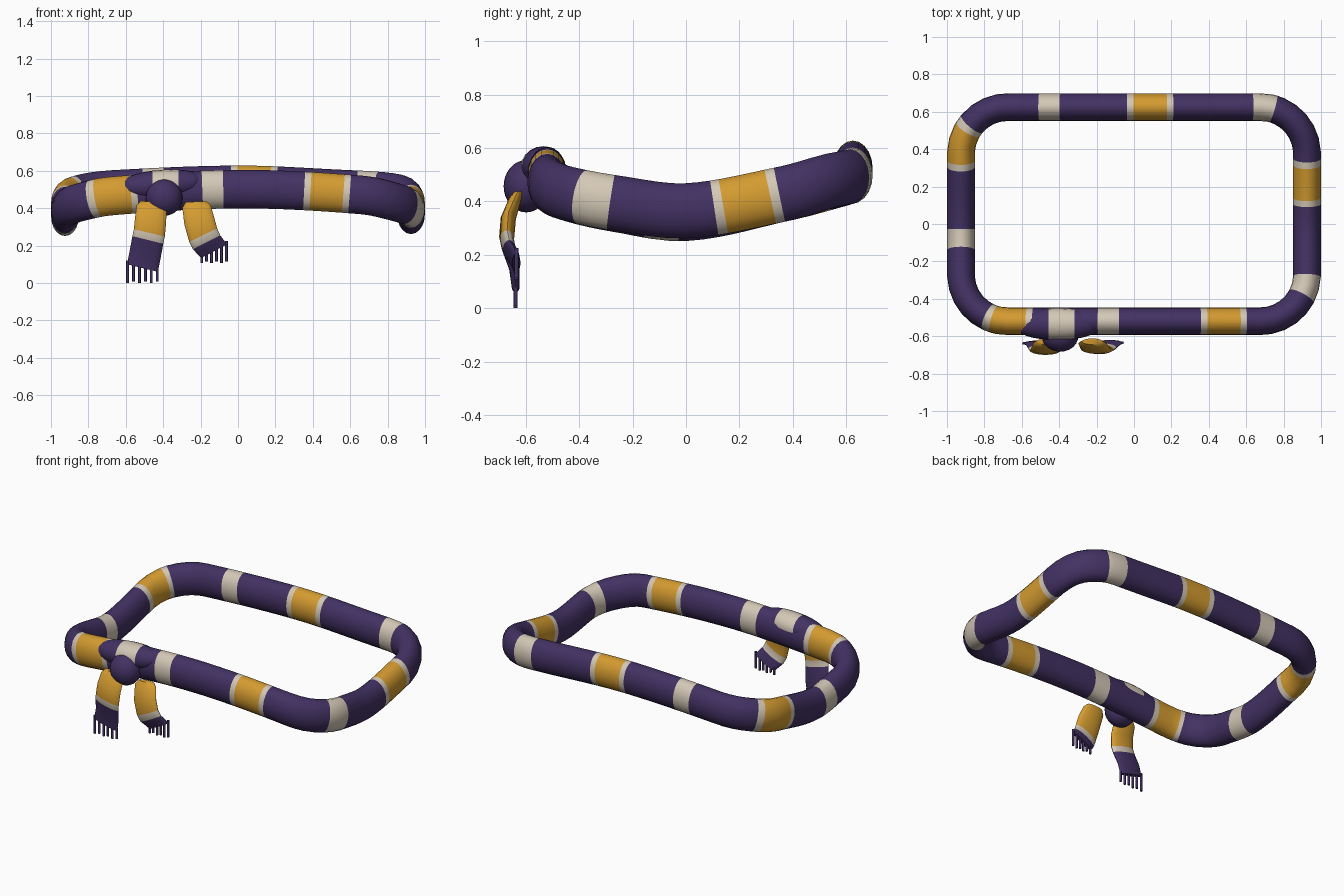
import bpy, bmesh, math
from mathutils import Vector

cube = bpy.data.objects.get("Cube")
if cube:
    bpy.data.objects.remove(cube)


def material(name, rgb):
    m = bpy.data.materials.new(name)
    m.use_nodes = True
    m.diffuse_color = (*rgb, 1)
    bsdf = m.node_tree.nodes["Principled BSDF"]
    bsdf.inputs["Base Color"].default_value = (*rgb, 1)
    bsdf.inputs["Roughness"].default_value = 0.8
    return m


MATS = [material("purple wool", (0.055, 0.031, 0.125)),
        material("gold wool", (0.66, 0.33, 0.03)),
        material("cream wool", (0.66, 0.58, 0.47))]
PURPLE, GOLD, CREAM = range(3)


def finish(name, bm):
    bmesh.ops.recalc_face_normals(bm, faces=bm.faces)
    mesh = bpy.data.meshes.new(name)
    bm.to_mesh(mesh)
    bm.free()
    for m in MATS:
        mesh.materials.append(m)
    ob = bpy.data.objects.new(name, mesh)
    bpy.context.collection.objects.link(ob)
    bpy.ops.object.select_all(action='DESELECT')
    ob.select_set(True)
    bpy.context.view_layer.objects.active = ob
    bpy.ops.object.shade_smooth_by_angle(angle=math.radians(50))
    return ob


def loft(name, rings, colours, closed=False, sides=20):
    """Skin elliptical rings (centre, half axis a, half axis b); one colour per span."""
    bm = bmesh.new()
    loops = []
    for c, a, b in rings:
        angles = [2 * math.pi * k / sides for k in range(sides)]
        loops.append([bm.verts.new(c + a * math.cos(t) + b * math.sin(t)) for t in angles])
    for i in range(len(loops) if closed else len(loops) - 1):
        p, q = loops[i], loops[(i + 1) % len(loops)]
        for k in range(sides):
            n = (k + 1) % sides
            bm.faces.new((p[k], p[n], q[n], q[k])).material_index = colours[i]
    if not closed:
        bm.faces.new(loops[0]).material_index = colours[0]
        bm.faces.new(loops[-1]).material_index = colours[-1]
    return finish(name, bm)


# Rounded rectangle path, measured clockwise from the middle of the back
HX, Y0, Y1, R = 0.925, -0.52, 0.625, 0.25
SX, SY, ARC = 2 * (HX - R), Y1 - Y0 - 2 * R, R * math.pi / 2
TOTAL = 2 * (SX + SY) + 4 * ARC
# Height keys along the path: sagging sides, raised front and back
KEYS = [(0, .525), (.5, .505), (.87, .48), (1.07, .43), (1.44, .365), (1.71, .395),
        (1.91, .43), (2.11, .47), (2.78, .502), (3.46, .465), (3.65, .43), (3.85, .39),
        (4.12, .355), (4.49, .43), (4.69, .475), (4.89, .50), (TOTAL, .525)]


def height(s):
    n = len(KEYS) - 1

    def key(i):
        turn, j = divmod(i, n)
        return KEYS[j][0] + turn * TOTAL, KEYS[j][1]

    i = max(j for j in range(n) if KEYS[j][0] <= s)
    (sa, za), (sb, zb), (sc, zc), (sd, zd) = [key(i + j) for j in (-1, 0, 1, 2)]
    h = sc - sb
    t = (s - sb) / h
    mb, mc = (zc - za) / (sc - sa) * h, (zd - zb) / (sd - sb) * h
    return ((2 * t**3 - 3 * t**2 + 1) * zb + (t**3 - 2 * t**2 + t) * mb
            + (3 * t**2 - 2 * t**3) * zc + (t**3 - t**2) * mc)


def path(s):
    s %= TOTAL
    z = height(s)
    p, d = Vector((0, Y1, 0)), 0.0
    for length, bend in ((SX / 2, 0), (ARC, 1), (SY, 0), (ARC, 1), (SX, 0),
                         (ARC, 1), (SY, 0), (ARC, 1), (SX / 2, 0)):
        step = min(s, length)
        f, side = Vector((math.cos(d), math.sin(d), 0)), Vector((math.sin(d), -math.cos(d), 0))
        if bend:
            turn = step / R
            p += f * R * math.sin(turn) + side * R * (1 - math.cos(turn))
            d -= turn
        else:
            p += f * step
        s -= step
        if s <= 0:
            break
    return Vector((p.x, p.y, z))


# Striped scarf loop: rings at even steps plus every stripe edge
GOLDS = [.085, 1.215, 2.305, 3.44, 4.545]
CREAMS = [.69, 1.78, 2.915, 4.035, 5.11]
GOLD_HALF, TRIM_HALF, CREAM_HALF = .088, .122, .056


def stripe(s):
    def near(centres):
        return min(abs((s - c + TOTAL / 2) % TOTAL - TOTAL / 2) for c in centres)
    if near(GOLDS) < GOLD_HALF:
        return GOLD
    return CREAM if near(GOLDS) < TRIM_HALF or near(CREAMS) < CREAM_HALF else PURPLE


edges = [(c + e * h) % TOTAL for c in GOLDS for h in (GOLD_HALF, TRIM_HALF) for e in (-1, 1)]
edges += [c + e * CREAM_HALF for c in CREAMS for e in (-1, 1)]
even = [TOTAL * i / 100 for i in range(100)]
stops = sorted(edges + [s for s in even if min(abs(s - e) for e in edges) > .015])
rings, colours = [], []
for i, s in enumerate(stops):
    tangent = (path(s + .01) - path(s - .01)).normalized()
    side = tangent.cross(Vector((0, 0, 1))).normalized()
    rings.append((path(s), side * .074, side.cross(tangent) * .103))
    after = stops[i + 1] if i + 1 < len(stops) else stops[0] + TOTAL
    colours.append(stripe((s + after) / 2))
loft("scarf_loop", rings, colours, closed=True)

# Overlapping wrap behind the knot, with blunt rounded ends
rings = []
for i in range(15):
    u = -math.cos(math.pi * (i + .3) / 14.6)
    r = math.sqrt(1 - u * u) ** .7
    rings.append((Vector((-.41 + .22 * u, -.535, .525 + .015 * u)),
                  Vector((0, .085 * r, 0)), Vector((0, 0, .08 * r))))
colours = [CREAM if -.455 < (a[0].x + b[0].x) / 2 < -.325 else PURPLE
           for a, b in zip(rings, rings[1:])]
loft("overlap_wrap", rings, colours)

# Knot
bm = bmesh.new()
bmesh.ops.create_uvsphere(bm, u_segments=24, v_segments=16, radius=1)
bmesh.ops.scale(bm, vec=(.098, .085, .098), verts=bm.verts)
bmesh.ops.translate(bm, vec=(-.395, -.598, .457), verts=bm.verts)
finish("knot", bm)


# Hanging tails with fringed ends
def tail(name, keys, colours, fringe_bottom):
    """Each key is x, y, z, tilt in degrees, half width, half thickness."""
    rings = []
    for x, y, z, tilt, w, th in keys:
        t = math.radians(tilt)
        rings.append((Vector((x, y, z)), Vector((math.cos(t), 0, math.sin(t))) * w,
                      Vector((0, th, 0))))
    loft(name, rings, colours, sides=16)
    centre, across, _ = rings[-1]
    bm = bmesh.new()
    for i in range(6):
        top = centre + across * (i / 2.5 - 1) * .96 + Vector((0, 0, .02))
        low = fringe_bottom + .008 * (i % 2)
        made = bmesh.ops.create_cone(bm, cap_ends=True, segments=8, radius1=.0075,
                                     radius2=.0075, depth=top.z - low)
        bmesh.ops.translate(bm, verts=made["verts"],
                            vec=(top.x, top.y, (top.z + low) / 2))
    finish(name + "_fringe", bm)


SPANS = [GOLD, GOLD, GOLD, CREAM, PURPLE, PURPLE]
tail("right_tail", [(-.46, -.628, .435, -3, .062, .016), (-.462, -.64, .41, -4, .08, .024),
                    (-.467, -.668, .34, -9, .084, .026), (-.474, -.675, .268, -13, .085, .025),
                    (-.482, -.668, .23, -14, .085, .024), (-.497, -.643, .15, -14, .085, .02),
                    (-.511, -.638, .08, -14, .085, .015)], SPANS, 0)
tail("left_tail", [(-.224, -.628, .435, 3, .055, .016), (-.222, -.64, .41, 6, .076, .024),
                   (-.208, -.665, .335, 17, .082, .028), (-.186, -.67, .256, 26, .083, .026),
                   (-.168, -.662, .218, 27, .082, .024), (-.147, -.645, .193, 28, .08, .02),
                   (-.128, -.635, .17, 28, .078, .015)], SPANS, .108)
